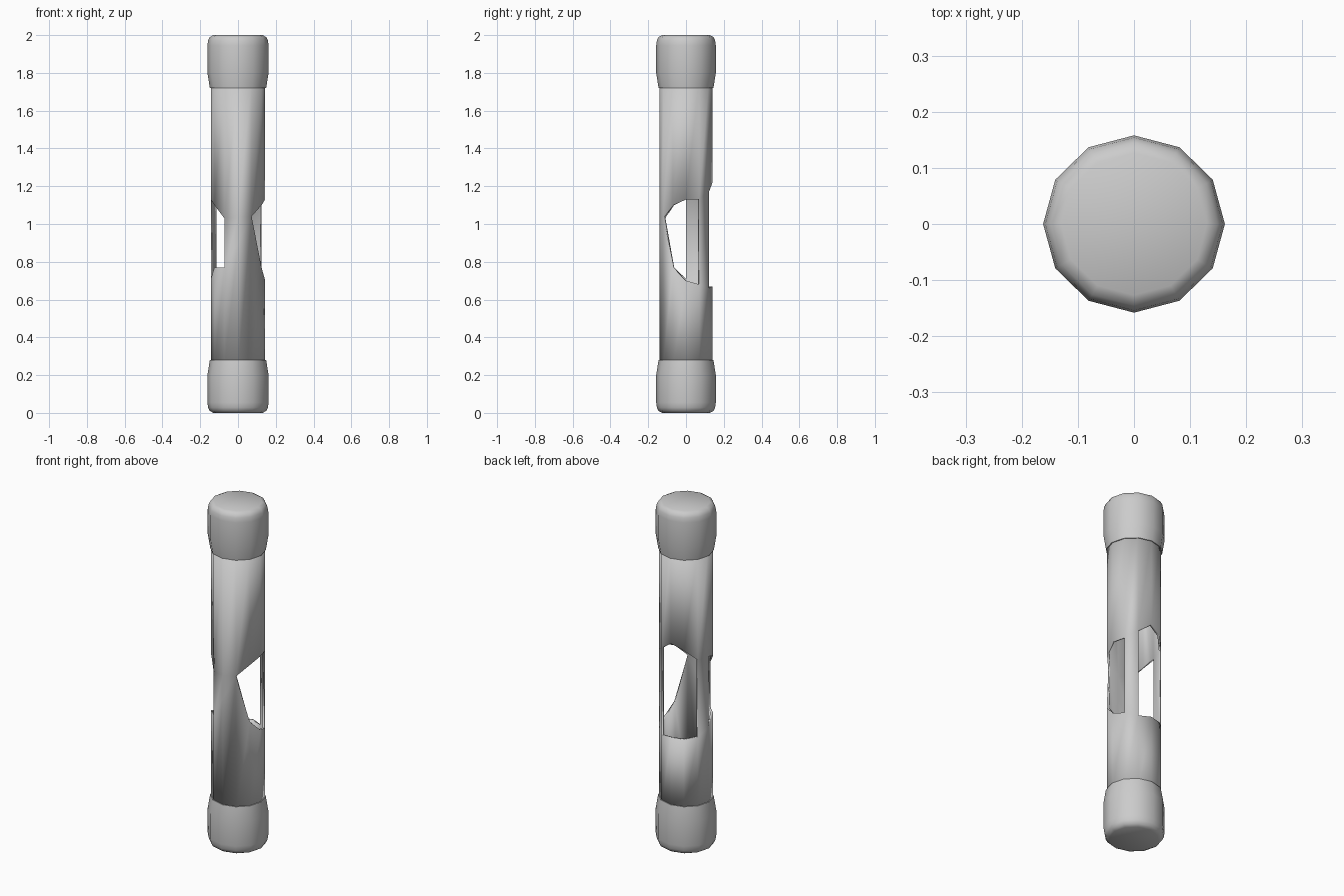
import bpy, bmesh, math

if "Cube" in bpy.data.objects:
    bpy.data.objects.remove(bpy.data.objects["Cube"])

N = 12          # sides of the tube
Y = 0.975       # slight flattening front to back


def point(i, r, z):
    a = 2 * math.pi * i / N
    return (r * math.cos(a), r * math.sin(a) * Y, z)


def finish(name, bm, angle):
    bmesh.ops.remove_doubles(bm, verts=bm.verts, dist=1e-5)
    mesh = bpy.data.meshes.new(name)
    bm.to_mesh(mesh)
    bm.free()
    obj = bpy.data.objects.new(name, mesh)
    bpy.context.collection.objects.link(obj)
    bpy.ops.object.select_all(action='DESELECT')
    obj.select_set(True)
    bpy.context.view_layer.objects.active = obj
    bpy.ops.object.shade_smooth_by_angle(angle=math.radians(angle))
    return obj


# tube with irregular window openings: lower and upper edge at each corner
low = [0.70, 0.68, 0.66, 0.67, 0.67, 0.68, 0.71, 0.77, 0.77, 0.90, 1.04, 0.77]
high = [1.13, 1.13, 1.17, 1.22, 1.19, 1.13, 1.13, 1.10, 1.03, 1.035, 1.04, 1.10]
solid_facets = {1, 5, 8, 9}     # posts left standing between the windows
bm = bmesh.new()
cols = [[bm.verts.new(point(i, 0.144, z)) for z in (0.24, low[i], high[i], 1.77)]
        for i in range(N)]
for i in range(N):
    a, b = cols[i], cols[(i + 1) % N]
    for k in range(3):
        if k != 1 or i in solid_facets:
            bm.faces.new((a[k], b[k], b[k + 1], a[k + 1]))
tube = finish("tube", bm, 40)
wall = tube.modifiers.new("wall", 'SOLIDIFY')
wall.thickness = 0.012
wall.offset = -1


# rounded end caps with a tapered collar
profile = [(0.130, 0.0), (0.149, 0.010), (0.158, 0.028), (0.162, 0.055),
           (0.162, 0.20), (0.149, 0.28), (0.138, 0.28)]


def end_cap(name, top):
    bm = bmesh.new()
    rings = [[bm.verts.new(point(i, r, 2 - z if top else z)) for i in range(N)]
             for r, z in profile]
    bm.faces.new(rings[0])
    for lower, upper in zip(rings, rings[1:]):
        for i in range(N):
            j = (i + 1) % N
            bm.faces.new((lower[i], lower[j], upper[j], upper[i]))
    bmesh.ops.recalc_face_normals(bm, faces=bm.faces)
    finish(name, bm, 50)


end_cap("bottom_cap", False)
end_cap("top_cap", True)
